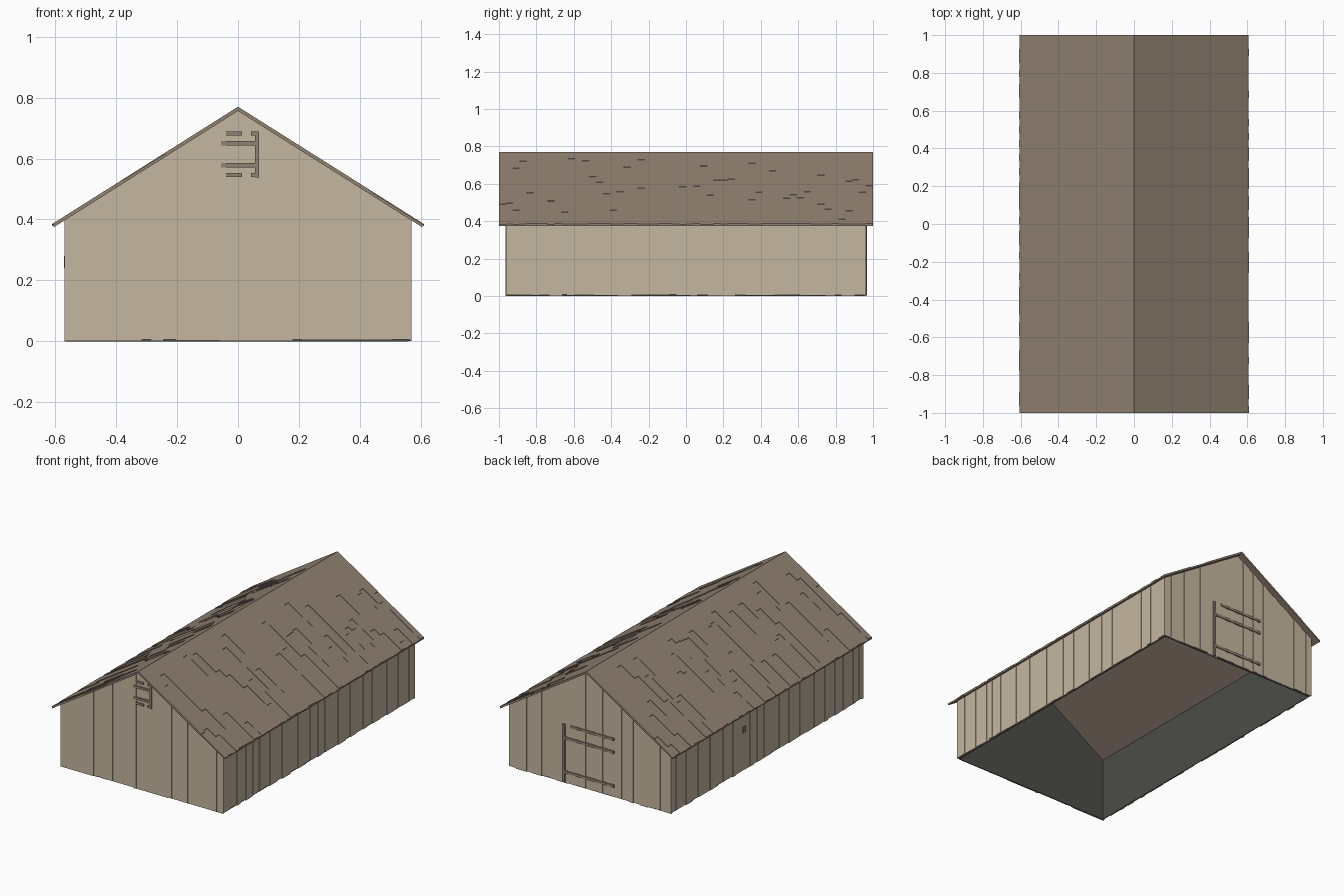
import bpy, bmesh, random
from mathutils import Vector

random.seed(7)
cube = bpy.data.objects.get("Cube")
if cube:
    bpy.data.objects.remove(cube, do_unlink=True)


def material(name, rgb):
    m = bpy.data.materials.new(name)
    m.use_nodes = True
    m.diffuse_color = (*rgb, 1)
    bsdf = next(n for n in m.node_tree.nodes if n.type == 'BSDF_PRINCIPLED')
    bsdf.inputs["Base Color"].default_value = (*rgb, 1)
    return m


TAN = material("weathered tan boards", (0.56, 0.475, 0.355))
BROWN = material("brown roof wood", (0.285, 0.223, 0.17))
DARK = material("dark lining", (0.072, 0.072, 0.063))

HALF_W, HALF_L = 0.57, 0.965
RIDGE, SLOPE, EAVE_X = 0.77, 0.631, 0.61


def roof_z(x, drop=0.0):
    return RIDGE - drop - SLOPE * abs(x)


def prism(bm, points, direction):
    """Extrude a planar polygon into a closed solid."""
    d = Vector(direction)
    a = [bm.verts.new(p) for p in points]
    b = [bm.verts.new(Vector(p) + d) for p in points]
    bm.faces.new(a)
    bm.faces.new(b[::-1])
    for i in range(len(a)):
        j = (i + 1) % len(a)
        bm.faces.new((a[j], a[i], b[i], b[j]))


def finish(bm, name, mat):
    bmesh.ops.recalc_face_normals(bm, faces=bm.faces)
    mesh = bpy.data.meshes.new(name)
    bm.to_mesh(mesh)
    bm.free()
    mesh.materials.append(mat)
    obj = bpy.data.objects.new(name, mesh)
    bpy.context.collection.objects.link(obj)
    return obj


def board_edges(start, end):
    """Irregular board joints between two ends."""
    edges = [start]
    while edges[-1] < end - 0.09:
        edges.append(edges[-1] + random.uniform(0.025, 0.08))
    return edges + [end]


def gable_profile(x0, x1, y, bottom, drop):
    top = [(x1, y, roof_z(x1, drop))]
    if x0 < 0 < x1:
        top.append((0, y, roof_z(0, drop)))
    top.append((x0, y, roof_z(x0, drop)))
    return [(x0, y, bottom), (x1, y, bottom)] + top


# Dark inner lining, open at the bottom
bm = bmesh.new()
for s in (-1, 1):
    ix, iy = HALF_W - 0.014, HALF_L - 0.014
    prism(bm, gable_profile(-ix, ix, s * iy, 0, 0.01), (0, s * 0.004, 0))
    z = roof_z(ix, 0.01)
    prism(bm, [(s * ix, -iy, 0), (s * ix, iy, 0), (s * ix, iy, z), (s * ix, -iy, z)],
          (s * 0.004, 0, 0))
finish(bm, "inner_lining", DARK)

# Gable boards, alternating in depth
front_edges = [-HALF_W, -0.34, -0.315, -0.285, -0.245, -0.205, -0.06, -0.04,
               0.18, 0.21, 0.29, 0.32, 0.505, 0.525, HALF_W]
for s, name, edges in ((-1, "front_gable_boards", front_edges),
                       (1, "back_gable_boards", board_edges(-HALF_W, HALF_W))):
    bm = bmesh.new()
    for i, (x0, x1) in enumerate(zip(edges, edges[1:])):
        out = HALF_L - (0.004 if i % 2 else random.uniform(0, 0.001))
        inner = HALF_L - 0.011
        prism(bm, gable_profile(x0, x1, s * inner, random.uniform(0, 0.008), 0.007),
              (0, s * (out - inner), 0))
    finish(bm, name, TAN)

# Side wall boards
for s, name in ((-1, "right_wall_boards"), (1, "left_wall_boards")):
    bm = bmesh.new()
    edges = board_edges(-HALF_L + 0.005, HALF_L - 0.005)
    for i, (y0, y1) in enumerate(zip(edges, edges[1:])):
        out = HALF_W - (0.004 if i % 2 else random.uniform(0, 0.001))
        inner = HALF_W - 0.011
        b, t = random.uniform(0, 0.008), roof_z(HALF_W, 0.007)
        x = s * inner
        prism(bm, [(x, y0, b), (x, y1, b), (x, y1, t), (x, y0, t)],
              (s * (out - inner), 0, 0))
    finish(bm, name, TAN)

# Roof slabs
bm = bmesh.new()
for s in (-1, 1):
    x = s * (EAVE_X - 0.005)
    prism(bm, [(0, -1, roof_z(0, 0.004)), (x, -1, roof_z(x, 0.004)),
               (x, -1, roof_z(x, 0.014)), (0, -1, roof_z(0, 0.014))], (0, 2, 0))
finish(bm, "roof_deck", BROWN)

# Roof boards, staggered lengths and slightly uneven heights
bm = bmesh.new()
COLUMNS = 54
width = 2 / COLUMNS
for s in (-1, 1):
    for c in range(COLUMNS):
        y = -1 + c * width
        cuts = [0.0, random.uniform(0.05, 0.16)]
        while cuts[-1] < EAVE_X - 0.2:
            cuts.append(cuts[-1] + random.uniform(0.1, 0.18))
        cuts.append(EAVE_X - random.uniform(0, 0.006))
        for i, (a, b) in enumerate(zip(cuts, cuts[1:])):
            top = 0 if i == 0 else random.choice((0, 0, 0.003))
            prism(bm, [(s * a, y, roof_z(a, top)), (s * b, y, roof_z(b, top)),
                       (s * b, y, roof_z(b, 0.006)), (s * a, y, roof_z(a, 0.006))],
                  (0, width, 0))
finish(bm, "roof_boards", BROWN)


def trim(name, side, bars):
    """Flat bars on a gable, each given as x0, x1, z0, z1."""
    bm = bmesh.new()
    y = side * (HALF_L - 0.005)
    for x0, x1, z0, z1 in bars:
        prism(bm, [(x0, y, z0), (x1, y, z0), (x1, y, z1), (x0, y, z1)],
              (0, side * 0.009, 0))
    finish(bm, name, BROWN)


# Loft hatch frame high on the front
trim("loft_hatch_frame", -1, [
    (0.056, 0.069, 0.538, 0.688),
    (-0.04, 0.013, 0.676, 0.689), (0.042, 0.056, 0.676, 0.688),
    (-0.055, 0.056, 0.643, 0.657), (-0.055, 0.056, 0.571, 0.585),
    (-0.04, 0.013, 0.539, 0.553), (0.042, 0.056, 0.539, 0.552)])

# Large door frame on the back
trim("back_door_frame", 1, [
    (0.175, 0.192, 0.005, 0.375), (-0.17, 0.135, 0.362, 0.378),
    (-0.17, 0.175, 0.28, 0.297), (-0.17, 0.175, 0.065, 0.082)])

# Small patch on the side wall
bm = bmesh.new()
x = -HALF_W + 0.004
prism(bm, [(x, 0.215, 0.24), (x, 0.245, 0.24), (x, 0.245, 0.28), (x, 0.215, 0.28)],
      (-0.006, 0, 0))
finish(bm, "side_wall_patch", BROWN)
